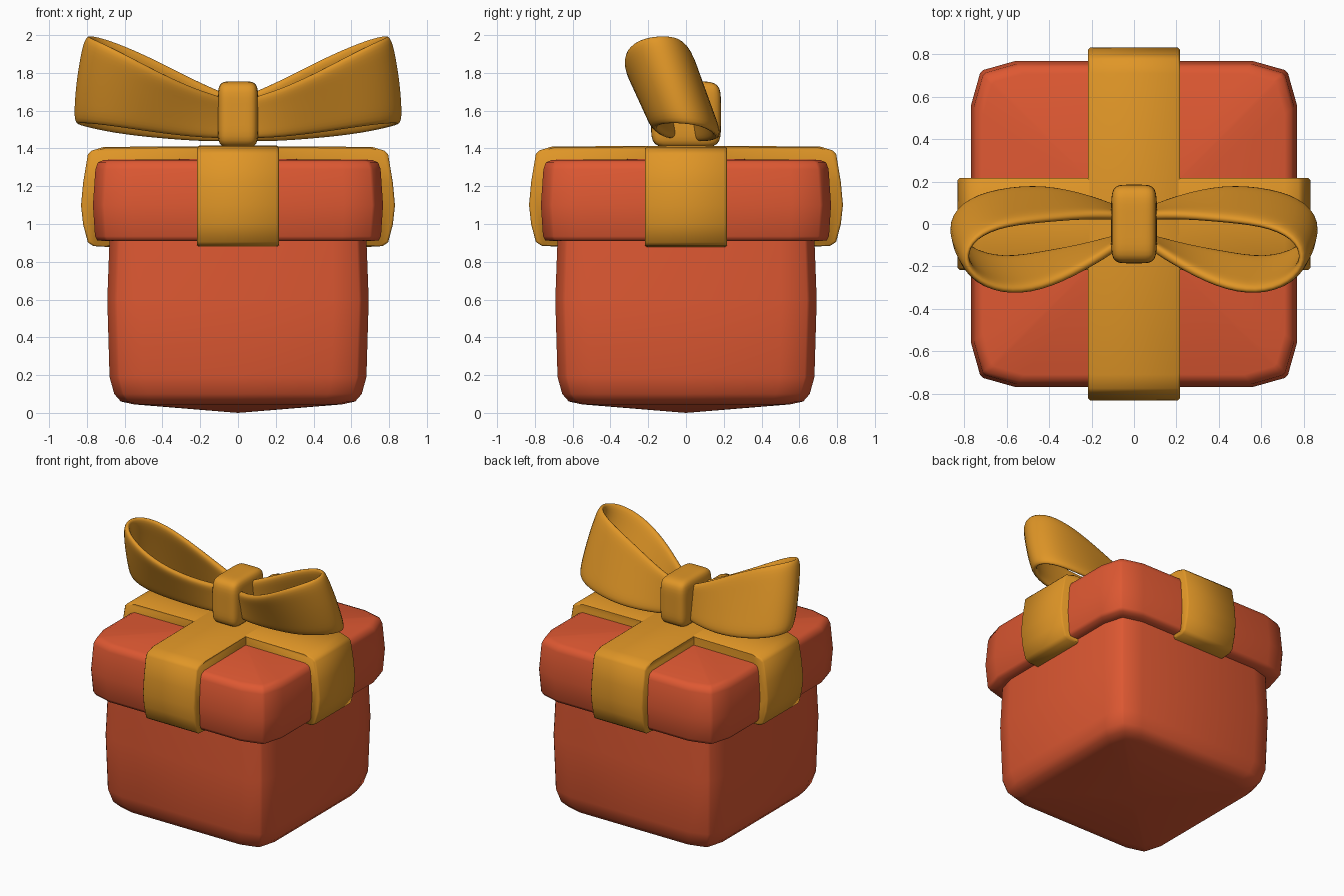
import bpy, bmesh
from mathutils import Vector

cube = bpy.data.objects.get("Cube")
if cube:
    bpy.data.objects.remove(cube, do_unlink=True)


def material(name, rgb):
    m = bpy.data.materials.new(name)
    m.use_nodes = True
    m.diffuse_color = (*rgb, 1)
    m.node_tree.nodes["Principled BSDF"].inputs["Base Color"].default_value = (*rgb, 1)
    return m


red = material("warm red", (0.73, 0.098, 0.032))
gold = material("golden orange", (0.745, 0.305, 0.02))


def finish(bm, name, mat, angle=1.4):
    bmesh.ops.recalc_face_normals(bm, faces=bm.faces)
    mesh = bpy.data.meshes.new(name)
    bm.to_mesh(mesh)
    bm.free()
    obj = bpy.data.objects.new(name, mesh)
    bpy.context.collection.objects.link(obj)
    mesh.materials.append(mat)
    bpy.ops.object.select_all(action="DESELECT")
    obj.select_set(True)
    bpy.context.view_layer.objects.active = obj
    bpy.ops.object.shade_smooth_by_angle(angle=angle)
    return obj


def loft(rings, bm, closed=True):
    """Bridge successive vertex rings with quads."""
    for a, b in zip(rings, rings[1:]):
        n = len(a)
        for i in range(n if closed else n - 1):
            j = (i + 1) % n
            bm.faces.new((a[i], a[j], b[j], b[i]))


# Soft square sections stacked along z, closed by a point at each end
CORNER = [(1, 0), (1, 0.73), (0.945, 0.925), (0.925, 0.945), (0.73, 1)]


def soft_box(name, levels, bottom, top, mat):
    bm = bmesh.new()
    rings = []
    for half, z in levels:
        ring = []
        for turn in range(4):
            for x, y in CORNER:
                for _ in range(turn):
                    x, y = -y, x
                ring.append(bm.verts.new((x * half, y * half, z)))
        rings.append(ring)
    loft(rings, bm)
    for ring, z in ((rings[0], bottom), (rings[-1], top)):
        tip = bm.verts.new((0, 0, z))
        for i, v in enumerate(ring):
            bm.faces.new((v, ring[(i + 1) % len(ring)], tip))
    return finish(bm, name, mat)


soft_box("box_body", [(0.55, 0.045), (0.62, 0.06), (0.655, 0.1), (0.68, 0.19),
                      (0.692, 0.6), (0.68, 0.92), (0.68, 1.0)], 0.0, 1.0, red)
soft_box("box_lid", [(0.68, 0.91), (0.745, 0.912), (0.757, 0.935), (0.768, 1.1),
                     (0.755, 1.29), (0.742, 1.325), (0.71, 1.34)], 0.91, 1.345, red)

# Ribbon bands wrapped over the lid
SIDE = [(0.68, 0.88), (0.765, 0.885), (0.795, 0.905), (0.82, 1.0), (0.831, 1.1),
        (0.82, 1.22), (0.795, 1.37), (0.775, 1.39), (0.71, 1.41)]


def ribbon(name, along_y, lift):
    bm = bmesh.new()
    outline = SIDE + [(0, 1.415)] + [(-x, z) for x, z in reversed(SIDE)]
    rings = []
    for w, inset in ((-0.216, 0.012), (-0.206, 0), (0.206, 0), (0.216, 0.012)):
        ring = []
        for x, z in outline:
            x *= 1 - inset
            z = 1.15 + (z - 1.15) * (1 - 2 * inset) + lift
            ring.append(bm.verts.new((w, x, z) if along_y else (x, w, z)))
        rings.append(ring)
    loft(rings, bm)
    bm.faces.new(rings[0])
    bm.faces.new(rings[-1])
    return finish(bm, name, gold, 0.8)


ribbon("ribbon_front_to_back", True, 0.0)
ribbon("ribbon_side_to_side", False, -0.002)

# Bow loops: path points hold x, y, lower edge z and upper edge z
PATH = [(0.03, -0.06, 1.45, 1.66), (0.2, -0.14, 1.455, 1.7), (0.42, -0.215, 1.48, 1.79),
        (0.62, -0.25, 1.51, 1.89), (0.79, -0.2, 1.53, 1.97), (0.87, -0.09, 1.53, 2.0),
        (0.81, 0.02, 1.51, 2.0), (0.65, 0.08, 1.475, 1.95), (0.42, 0.1, 1.45, 1.85),
        (0.2, 0.08, 1.435, 1.74), (0.03, 0.04, 1.435, 1.68)]


def bow_loop(name, side):
    bm = bmesh.new()
    rows = []
    for v in (0, 0.25, 0.5, 0.75, 1):
        row = []
        for x, y, low, high in PATH:
            lean = 0.16 * (0.5 - v) * min(1, x / 0.4)
            spread = 1 - 0.07 * v * v
            row.append(bm.verts.new((side * x * spread, y + lean, low + (high - low) * v)))
        rows.append(row)
    loft(rows, bm, closed=False)
    obj = finish(bm, name, gold, 3.1)
    thick = obj.modifiers.new("thickness", "SOLIDIFY")
    thick.thickness = 0.05
    thick.offset = 0
    smooth = obj.modifiers.new("smooth", "SUBSURF")
    smooth.levels = smooth.render_levels = 2


bow_loop("bow_loop_left", 1)
bow_loop("bow_loop_right", -1)

# Knot holding the loops
bm = bmesh.new()
bmesh.ops.create_cube(bm, size=2)
bmesh.ops.subdivide_edges(bm, edges=bm.edges[:], cuts=2, use_grid_fill=True)
for v in bm.verts:
    v.co = Vector((v.co.x * 0.108, v.co.y * 0.185, 1.58 + v.co.z * 0.175))
knot = finish(bm, "bow_knot", gold, 3.1)
smooth = knot.modifiers.new("smooth", "SUBSURF")
smooth.levels = smooth.render_levels = 2
